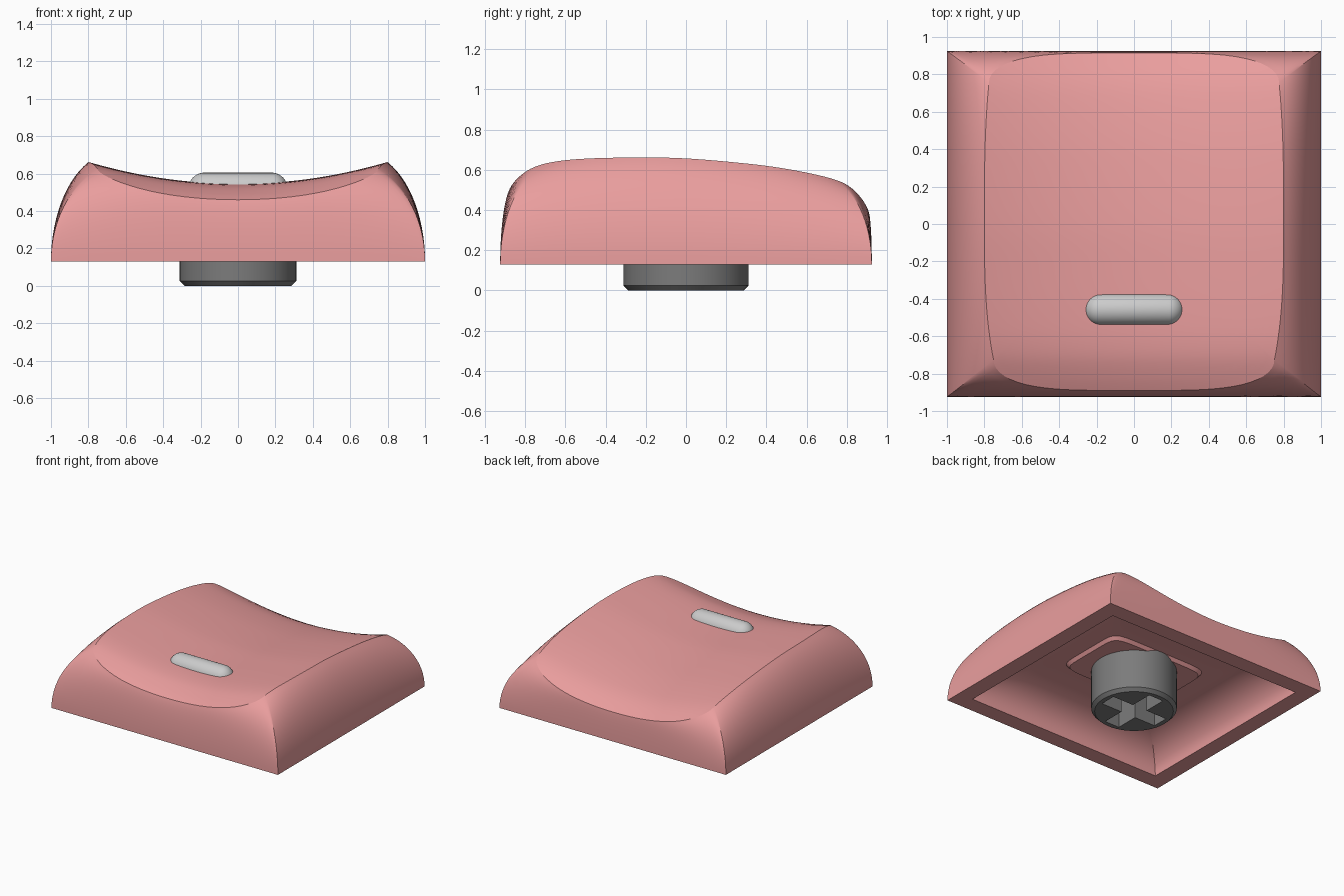
import bpy, bmesh, math
from mathutils import Matrix

if "Cube" in bpy.data.objects:
    bpy.data.objects.remove(bpy.data.objects["Cube"])

N = 32          # points per side of each ring
BASE = 0.13

# height of the top along its middle line (y, z)
MID = [(-1.0, .37), (-.93, .43), (-.89, .46), (-.8, .497), (-.7, .527), (-.55, .542), (-.2, .545),
       (0, .54), (.3, .515), (.5, .49), (.7, .452), (.8, .42), (.87, .385), (.93, .35), (1.0, .31)]


def top_z(x, y):
    """Dished top: smooth curve along y plus a parabola across x."""
    i = max(j for j in range(1, len(MID) - 2) if MID[j][0] <= y or j == 1)
    (y0, a), (y1, b), (y2, c), (y3, d) = MID[i - 1:i + 3]
    h = y2 - y1
    t = (y - y1) / h
    m1, m2 = (c - a) / (y2 - y0) * h, (d - b) / (y3 - y1) * h
    z = ((2*t**3 - 3*t*t + 1) * b + (t**3 - 2*t*t + t) * m1
         + (3*t*t - 2*t**3) * c + (t**3 - t*t) * m2)
    return z + 0.117 * (x / 0.8) ** 2


def box_ring(hx, hy, power=None):
    """Rectangle outline, optionally with rounded corners."""
    us = [math.sin((-1 + 2 * i / N) * math.pi / 2) for i in range(N)]
    pts = ([(u * hx, -hy) for u in us] + [(hx, u * hy) for u in us]
           + [(-u * hx, hy) for u in us] + [(-hx, -u * hy) for u in us])
    if power:
        ks = [(abs(x / hx) ** power + abs(y / hy) ** power) ** (-1 / power) for x, y in pts]
        pts = [(x * k, y * k) for (x, y), k in zip(pts, ks)]
    return pts


def rim_ring():
    """Bowed edge between the walls and the dished top."""
    pts = []
    for k, (x, y) in enumerate(box_ring(1, 1)):
        side = k // N
        if side in (0, 2):
            bow = math.sqrt(max(0, 1 - x ** 4))
            pts.append((.75 * x, -.73 - .16 * bow) if side == 0 else (.775 * x, .76 + .155 * bow))
        else:
            w = .80 - (.05 if y < 0 else .025) * abs(y) ** 3
            pts.append((math.copysign(w, x), .015 + .745 * y))
    return [(x, y, top_z(x, y)) for x, y in pts]


def wall(low, high, angle, steps):
    """Bulging wall between two rings, as a list of rings from low to high."""
    rings = []
    for s in range(steps + 1):
        a = math.radians(angle) * s / steps
        f = (1 - math.cos(a)) / (1 - math.cos(math.radians(angle)))
        g = math.sin(a) / math.sin(math.radians(angle))
        rings.append([(p[0] + (q[0] - p[0]) * f, p[1] + (q[1] - p[1]) * f, p[2] + (q[2] - p[2]) * g)
                      for p, q in zip(low, high)])
    return rings


def at(ring, z):
    return [(x, y, z) for x, y in ring]


def finish(bm, name, mat=None, angle=30):
    bmesh.ops.recalc_face_normals(bm, faces=bm.faces)
    me = bpy.data.meshes.new(name)
    bm.to_mesh(me)
    bm.free()
    ob = bpy.data.objects.new(name, me)
    bpy.context.collection.objects.link(ob)
    if mat:
        me.materials.append(mat)
    bpy.ops.object.select_all(action='DESELECT')
    ob.select_set(True)
    bpy.context.view_layer.objects.active = ob
    if angle:
        bpy.ops.object.shade_smooth_by_angle(angle=math.radians(angle))
    return ob


def material(name, color):
    mat = bpy.data.materials.new(name)
    mat.diffuse_color = (*color, 1)
    mat.use_nodes = True
    mat.node_tree.nodes["Principled BSDF"].inputs["Base Color"].default_value = mat.diffuse_color
    return mat


pink = material("pink_plastic", (.82, .34, .34))
dark = material("dark_grey_plastic", (.2, .2, .2))

# cap shell: low boss, flat ceiling, inner wall, bottom edge, outer wall, dished top
BOSS_Z, CEILING_Z = .335, .36
rim = rim_ring()
rings = [at(box_ring(.42, .29, 8), BOSS_Z), at(box_ring(.44, .31, 8), CEILING_Z)]
rings += wall(at(box_ring(.87, .795), BASE), at(box_ring(.58, .52, 10), CEILING_Z), 85, 12)[::-1]
rings += wall(at(box_ring(1, .925), BASE), rim, 65, 14)
for i in range(1, 24):
    k = 1 - i / 24
    rings.append([(x * k, y * k, top_z(x * k, y * k)) for x, y, z in rim])

bm = bmesh.new()
loops = [[bm.verts.new(p) for p in r] for r in rings]
count = 4 * N
for a, b in zip(loops, loops[1:]):
    for i in range(count):
        j = (i + 1) % count
        bm.faces.new((a[i], a[j], b[j], b[i]))
for loop, z in ((loops[0], BOSS_Z), (loops[-1], top_z(0, 0))):
    c = bm.verts.new((0, 0, z))
    for i in range(count):
        bm.faces.new((loop[i], loop[(i + 1) % count], c))
finish(bm, "cap_shell", pink, 25)

# stem: round post with a chamfered foot
bm = bmesh.new()
bmesh.ops.create_cone(bm, cap_ends=True, segments=64, radius1=.312, radius2=.312, depth=.36,
                      matrix=Matrix.Translation((0, 0, .18)))
foot = [e for e in bm.edges if all(v.co.z < .01 for v in e.verts)]
bmesh.ops.bevel(bm, geom=foot, offset=.025, segments=1, affect='EDGES')
stem = finish(bm, "stem", dark, angle=None)

# cross-shaped socket cut into the stem
L, W = .25, .065
bm = bmesh.new()
cross = [(W, W), (W, L), (-W, L), (-W, W), (-L, W), (-L, -W),
         (-W, -W), (-W, -L), (W, -L), (W, -W), (L, -W), (L, W)]
face = bm.faces.new([bm.verts.new((x, y, -.1)) for x, y in cross])
ext = bmesh.ops.extrude_face_region(bm, geom=[face])
bmesh.ops.translate(bm, vec=(0, 0, .42),
                    verts=[g for g in ext['geom'] if isinstance(g, bmesh.types.BMVert)])
cutter = finish(bm, "socket_cutter", dark, angle=None)
cutter.hide_render = True
bpy.ops.object.select_all(action='DESELECT')
stem.select_set(True)
bpy.context.view_layer.objects.active = stem
mod = stem.modifiers.new("socket", 'BOOLEAN')
mod.object, mod.operation, mod.solver = cutter, 'DIFFERENCE', 'EXACT'
bpy.ops.object.modifier_apply(modifier=mod.name)
bpy.data.objects.remove(cutter)
bpy.ops.object.shade_smooth_by_angle(angle=math.radians(30))

# finger bar: capsule half sunk in the top
bm = bmesh.new()
bmesh.ops.create_uvsphere(bm, u_segments=32, v_segments=17, radius=.085,
                          matrix=Matrix.Rotation(math.pi / 2, 4, 'Y'))
for v in bm.verts:
    v.co.x += math.copysign(.18, v.co.x)
bmesh.ops.translate(bm, vec=(0, -.457, .52), verts=bm.verts)
finish(bm, "finger_bar", angle=60)
